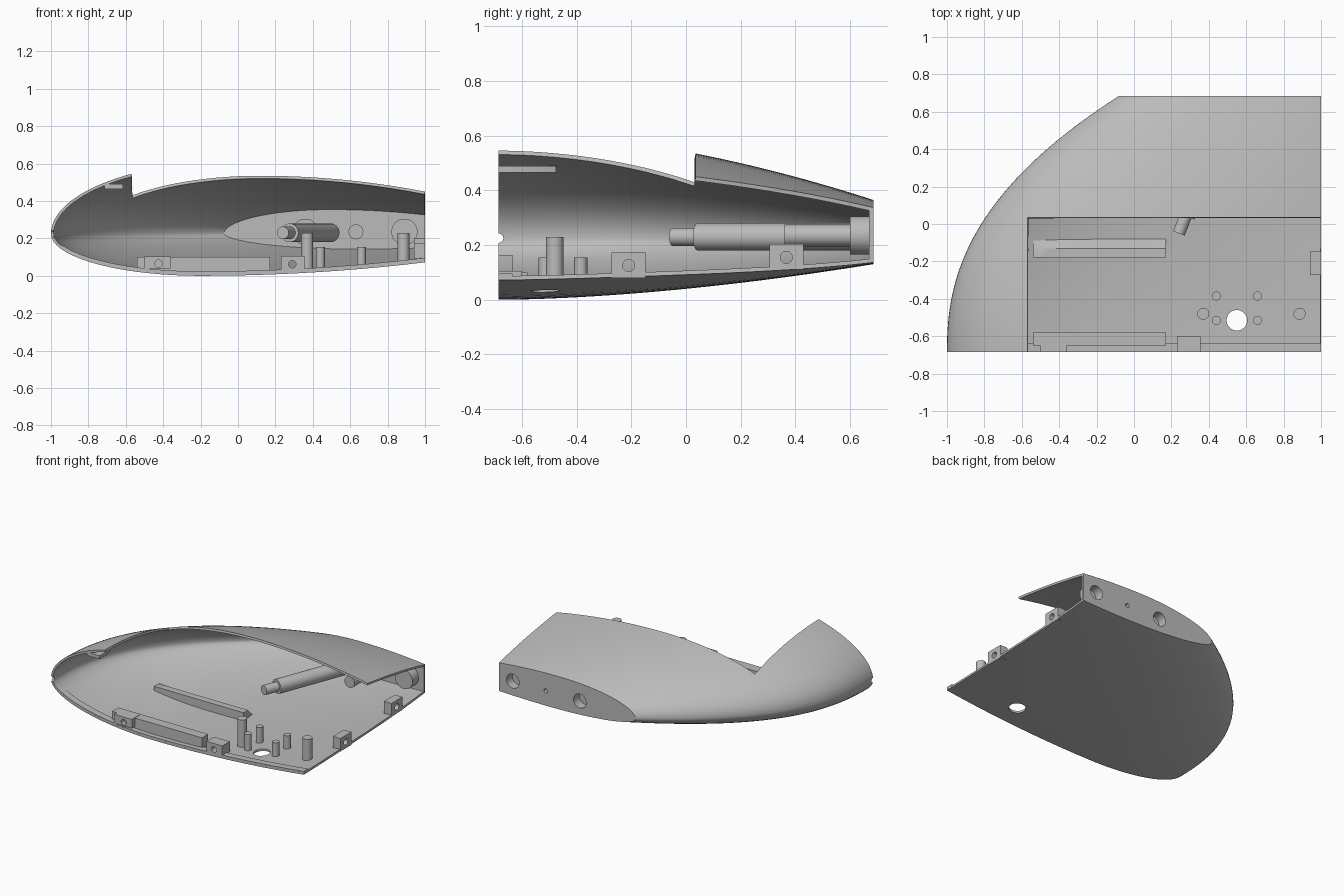
import bpy, bmesh
from math import sin, cos, pi, sqrt
from mathutils import Vector

cube = bpy.data.objects.get("Cube")
if cube:
    bpy.data.objects.remove(cube)

grey = bpy.data.materials.new("plain grey")
grey.use_nodes = True
grey.diffuse_color = (0.5, 0.5, 0.5, 1)
grey.node_tree.nodes["Principled BSDF"].inputs["Base Color"].default_value = (0.5, 0.5, 0.5, 1)

HALF, SKIN, MID = 0.685, 0.015, 0.225
CUT_X, CUT_Y = -0.57, 0.035
parts = []


def make(name, bm):
    bmesh.ops.recalc_face_normals(bm, faces=bm.faces)
    mesh = bpy.data.meshes.new(name)
    bm.to_mesh(mesh)
    bm.free()
    ob = bpy.data.objects.new(name, mesh)
    bpy.context.collection.objects.link(ob)
    mesh.materials.append(grey)
    parts.append(ob)
    return ob


def loft(name, sections):
    """Solid through a list of matching closed sections."""
    bm = bmesh.new()
    rings = [[bm.verts.new(p) for p in s] for s in sections]
    n = len(rings[0])
    for a, b in zip(rings, rings[1:]):
        for i in range(n):
            j = (i + 1) % n
            bm.faces.new((a[i], a[j], b[j], b[i]))
    bm.faces.new(rings[0])
    bm.faces.new(rings[-1])
    return make(name, bm)


def box(name, x, y, z):
    return loft(name, [[(x[0], y[0], h), (x[1], y[0], h), (x[1], y[1], h), (x[0], y[1], h)] for h in z])


def rod(name, start, end, r, sides=32):
    a, b = Vector(start), Vector(end)
    q = (b - a).to_track_quat('Z', 'Y')
    ring = [q @ Vector((r * cos(2 * pi * i / sides), r * sin(2 * pi * i / sides), 0)) for i in range(sides)]
    return loft(name, [[a + v for v in ring], [b + v for v in ring]])


def apply(ob, mod):
    bpy.context.view_layer.objects.active = ob
    bpy.ops.object.modifier_apply(modifier=mod.name)


def drill(ob, start, end, r):
    cutter = rod("cutter", start, end, r)
    cutter.hide_render = True
    mod = ob.modifiers.new("hole", 'BOOLEAN')
    mod.operation, mod.solver, mod.object = 'DIFFERENCE', 'EXACT', cutter
    apply(ob, mod)
    parts.remove(cutter)
    bpy.data.objects.remove(cutter)


# Hull shape: an aerofoil section that shrinks towards the side
def hull(t):
    nose = -1 + 0.92 * t ** 2.33
    top = (0.5 * t ** 2.2, 0.39 - 0.25 * t ** 1.77, 0.11)
    low = (-0.2 + 0.85 * t ** 2.2, 0.13 * t ** 1.7 - MID, -0.05)
    return nose, top, low


def side(t, which, curve=24, tail=10):
    nose, *sides = hull(t)
    peak, h, fall = sides[which]
    pts = []
    for i in range(curve + 1):
        a = pi / 2 * i / curve
        pts.append((peak - (peak - nose) * cos(a), MID + h * sin(a)))
    for i in range(1, tail + 1):
        d = (1 - peak) * i / tail
        pts.append((peak + d, MID + h - fall * d * d))
    return pts


def floor(x, y):
    nose, _, (peak, h, fall) = hull((y + HALF) / (2 * HALF))
    if x > peak:
        z = MID + h - fall * (x - peak) ** 2
    else:
        z = MID + h * sqrt(max(0, 1 - ((peak - x) / (peak - nose)) ** 2))
    return z + SKIN * 0.8


def section(t):
    return side(t, 0)[::-1] + side(t, 1)[1:]


# Hull skin with the roof opening removed
bm = bmesh.new()
ROWS = 40
rows = []
for k in range(ROWS + 1):
    t = k / ROWS
    rows.append([bm.verts.new((x, -HALF + 2 * HALF * t, z)) for x, z in section(t)])
for a, b in zip(rows, rows[1:]):
    for i in range(len(a) - 1):
        bm.faces.new((a[i], a[i + 1], b[i + 1], b[i]))
for co, no in (((CUT_X, 0, 0), (1, 0, 0)), ((0, CUT_Y, 0), (0, 1, 0))):
    bmesh.ops.bisect_plane(bm, geom=bm.verts[:] + bm.edges[:] + bm.faces[:], plane_co=co, plane_no=no)
gone = []
for f in bm.faces:
    c = f.calc_center_median()
    if c.x > CUT_X and c.y < CUT_Y and c.z > MID:
        gone.append(f)
bmesh.ops.delete(bm, geom=gone, context='FACES')
skin = make("hull_skin", bm)
# Keep the skin facing outwards, so that it thickens inwards
lowest = min(skin.data.polygons, key=lambda f: f.center.z)
if lowest.normal.z > 0:
    skin.data.flip_normals()
mod = skin.modifiers.new("thickness", 'SOLIDIFY')
mod.thickness, mod.offset = SKIN, -1
apply(skin, mod)
drill(skin, (0.55, -0.515, -0.1), (0.55, -0.515, 0.15), 0.055)
drill(skin, (-1.1, -HALF, MID), (-0.9, -HALF, MID), 0.017)

# Side wall with bearing bosses
wall = loft("side_wall", [[(x, y, z) for x, z in section(1)] for y in (HALF - SKIN, HALF)])
for label, x, r, depth, hole in (("front_boss", 0.36, 0.07, 0.6, 0.05),
                                 ("rear_boss", 0.89, 0.07, 0.6, 0.05),
                                 ("middle_boss", 0.63, 0.04, 0.36, 0.015)):
    boss = rod(label, (x, depth, 0.235), (x, HALF - SKIN, 0.235), r)
    for ob in (wall, boss):
        drill(ob, (x, 0.62, 0.235), (x, 0.75, 0.235), hole)

# Slanted actuator
tip, way = Vector((0.24, -0.05, 0.23)), Vector((0.36, 0.93, 0))
rod("actuator_rod", tip, tip + way * 0.12, 0.033)
rod("actuator_body", tip + way * 0.1, tip + way * 0.71, 0.05)

# Floor posts
for x in (0.37, 0.885):
    rod("tall_post", (x, -0.48, floor(x, -0.48) - 0.005), (x, -0.48, 0.23), 0.032)
for x in (0.44, 0.66):
    for y in (-0.515, -0.385):
        rod("short_post", (x, y, floor(x, y) - 0.005), (x, y, 0.155), 0.024)


# Floor rails and the edge lip follow the curved floor
def rail(name, x0, x1, y, top, steps=16):
    secs = []
    for i in range(steps + 1):
        x = x0 + (x1 - x0) * i / steps
        lo, hi = floor(x, y[0]) - 0.004, floor(x, y[3]) - 0.004
        z = top if top else lo + 0.016
        secs.append([(x, y[0], lo), (x, y[1], z), (x, y[2], z), (x, y[3], hi)])
    return loft(name, secs)


rail("inner_rail", -0.54, 0.17, (-0.18, -0.18, -0.13, -0.075), 0.1)
rail("edge_rail", -0.54, 0.17, (-0.65, -0.65, -0.58, -0.58), 0.1)
rail("edge_lip", -0.94, 1.0, (-HALF, -HALF, -0.635, -0.635), None, 40)

# Bolt blocks on the open edges
tab = box("edge_tab", (-0.5, -0.36), (-HALF, -0.6), (0.04, 0.103))
drill(tab, (-0.425, -0.75, 0.065), (-0.425, -0.55, 0.065), 0.02)
block = box("edge_block", (0.23, 0.355), (-HALF, -0.6), (0.018, 0.105))
drill(block, (0.29, -0.75, 0.062), (0.29, -0.55, 0.062), 0.02)
for y, z in ((-0.21, 0.125), (0.367, 0.155)):
    block = box("rear_block", (0.94, 1.0), (y - 0.062, y + 0.062), (z - 0.045, z + 0.048))
    drill(block, (0.9, y, z), (1.1, y, z), 0.022)

# Bracket under the nose roof
outline = [(-0.715, -HALF), (-0.615, -HALF), (-0.615, -0.6), (-0.66, -0.475), (-0.70, -0.475)]
loft("nose_bracket", [[(x, y, z) for x, y in outline] for z in (0.465, 0.49)])

# Smooth shading with sharp edges kept
bpy.ops.object.select_all(action='DESELECT')
for ob in parts:
    ob.select_set(True)
bpy.context.view_layer.objects.active = skin
bpy.ops.object.shade_smooth_by_angle(angle=0.5)
